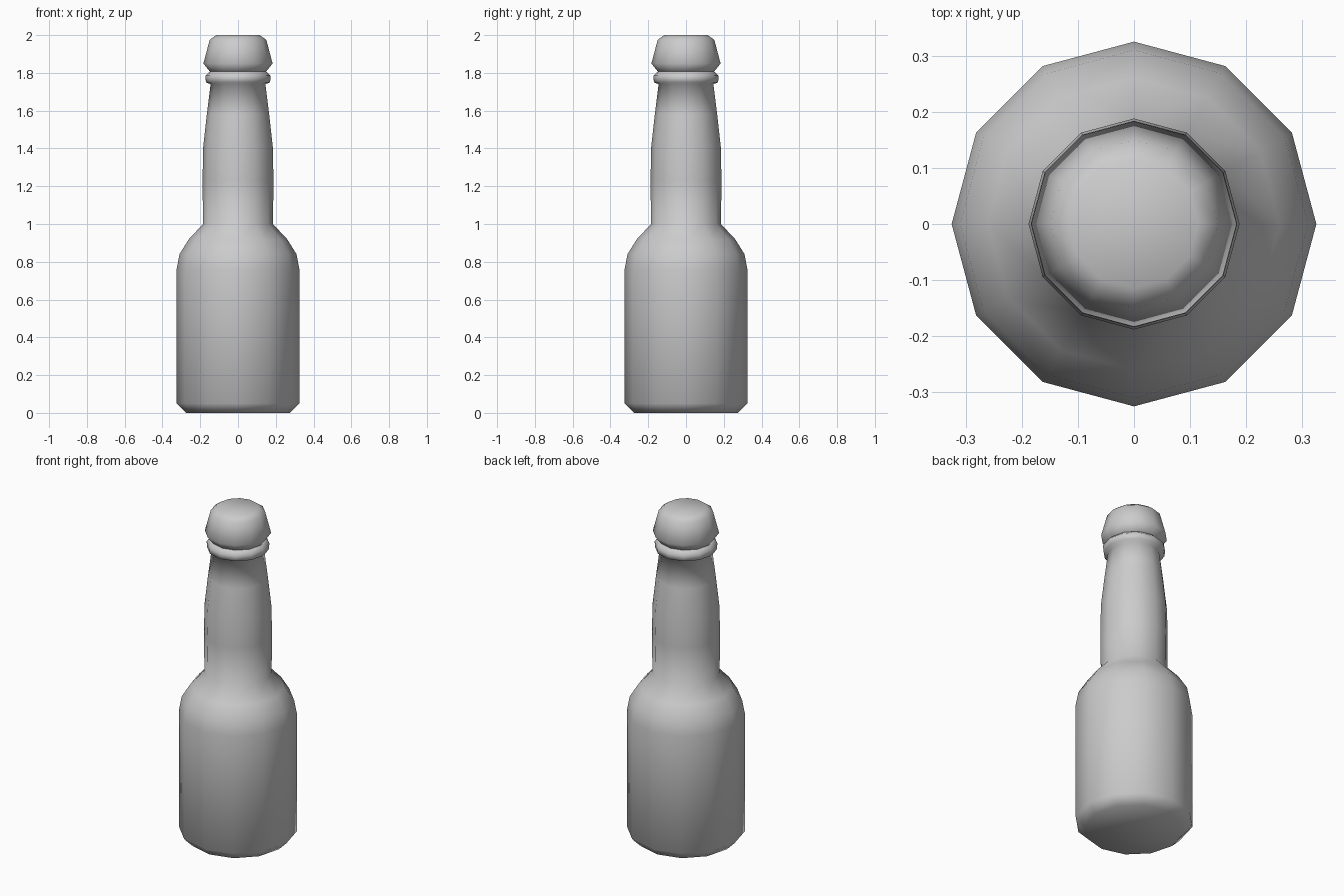
import bpy, bmesh
from math import cos, sin, pi

cube = bpy.data.objects.get("Cube")
if cube:
    bpy.data.objects.remove(cube, do_unlink=True)

SIDES = 12

grey = bpy.data.materials.new("plain_grey")
grey.use_nodes = True
colour = (0.6, 0.6, 0.6, 1)
grey.diffuse_color = colour
grey.node_tree.nodes["Principled BSDF"].inputs["Base Color"].default_value = colour


def lathe(name, profile):
    """Spin a (radius, height) profile into a closed, smooth, twelve-sided solid."""
    bm = bmesh.new()
    rings = [[bm.verts.new((r * cos(2 * pi * i / SIDES), r * sin(2 * pi * i / SIDES), z))
              for i in range(SIDES)] for r, z in profile]
    for low, high in zip(rings, rings[1:]):
        for i in range(SIDES):
            j = (i + 1) % SIDES
            bm.faces.new((low[i], low[j], high[j], high[i]))
    bm.faces.new(rings[0][::-1])
    bm.faces.new(rings[-1])
    for face in bm.faces:
        face.smooth = True
    mesh = bpy.data.meshes.new(name)
    bm.to_mesh(mesh)
    bm.free()
    mesh.materials.append(grey)
    obj = bpy.data.objects.new(name, mesh)
    bpy.context.collection.objects.link(obj)
    return obj


# Body, shoulder, neck and lip collar in one continuous surface
lathe("bottle", [
    (0.275, 0.0), (0.325, 0.05), (0.325, 0.76), (0.31, 0.84), (0.26, 0.92),
    (0.185, 1.0), (0.188, 1.23), (0.184, 1.41), (0.165, 1.58), (0.145, 1.74),
    (0.17, 1.75), (0.173, 1.785), (0.145, 1.81),
])

# Stopper flaring out above the collar
lathe("stopper", [(0.14, 1.795), (0.183, 1.85), (0.15, 1.975), (0.115, 2.0)])
